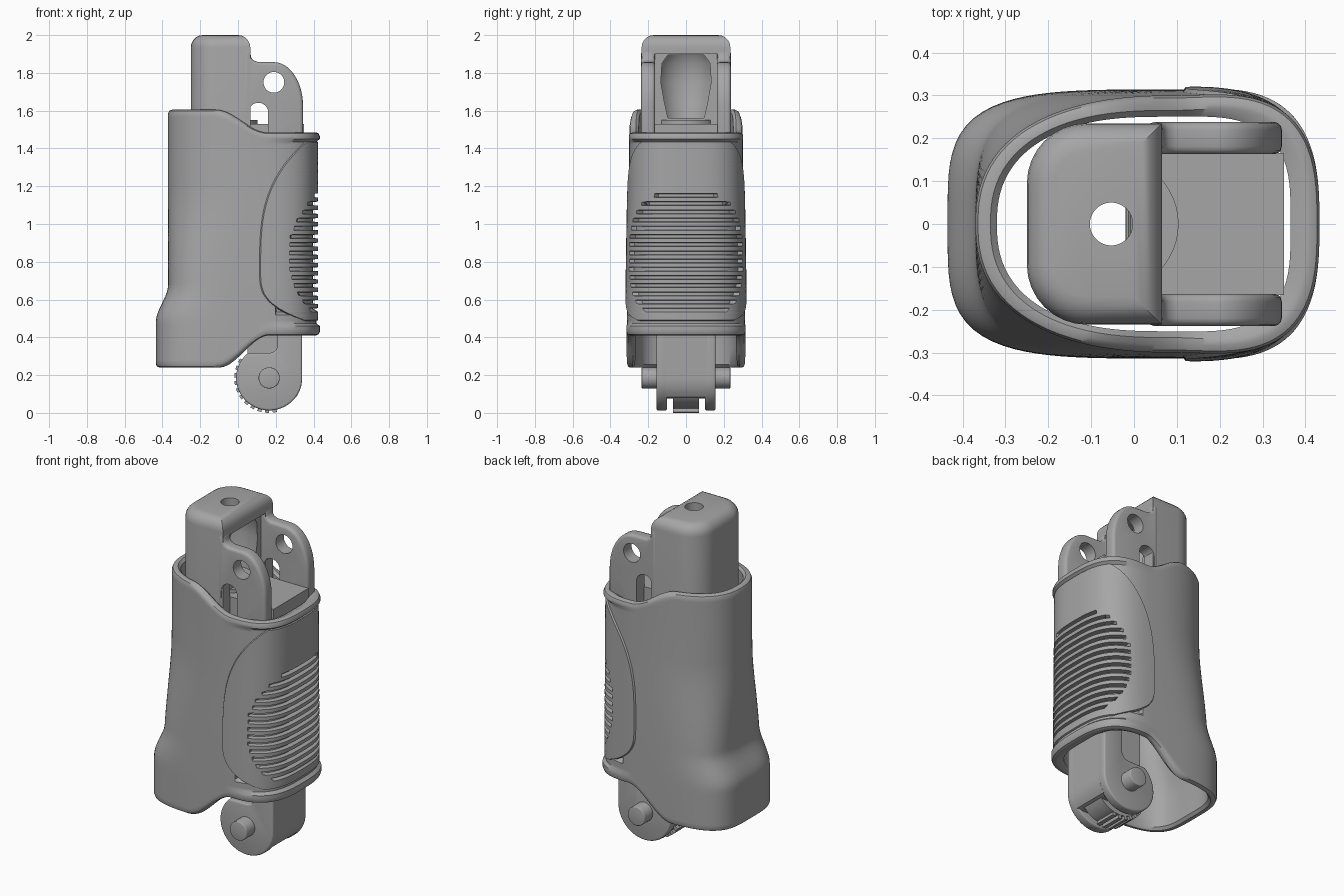
import bpy, bmesh, math
from math import cos, sin, pi

cube = bpy.data.objects.get("Cube")
if cube:
    bpy.data.objects.remove(cube)

grey = bpy.data.materials.new("plain grey")
grey.use_nodes = True
GREY = (0.38, 0.38, 0.38, 1)
grey.diffuse_color = GREY
grey.node_tree.nodes["Principled BSDF"].inputs["Base Color"].default_value = GREY


def smooth(lo, hi, v):
    t = min(1, max(0, (v - lo) / (hi - lo)))
    return t * t * (3 - 2 * t)


def mix(a, b, t):
    return a + (b - a) * t


def finish(bm, name):
    bmesh.ops.recalc_face_normals(bm, faces=bm.faces)
    mesh = bpy.data.meshes.new(name)
    bm.to_mesh(mesh)
    bm.free()
    mesh.materials.append(grey)
    ob = bpy.data.objects.new(name, mesh)
    bpy.context.collection.objects.link(ob)
    return ob


def activate(ob):
    bpy.ops.object.select_all(action="DESELECT")
    ob.select_set(True)
    bpy.context.view_layer.objects.active = ob


def shade(ob, angle=35):
    activate(ob)
    bpy.ops.object.shade_smooth_by_angle(angle=math.radians(angle))


def apply_bevel(ob, width, segments=3):
    mod = ob.modifiers.new("bevel", "BEVEL")
    mod.width, mod.segments, mod.limit_method = width, segments, "ANGLE"
    mod.angle_limit = math.radians(40)
    activate(ob)
    bpy.ops.object.modifier_apply(modifier=mod.name)


def cut(ob, cutter):
    mod = ob.modifiers.new("cut", "BOOLEAN")
    mod.operation, mod.solver, mod.object = "DIFFERENCE", "EXACT", cutter
    activate(ob)
    bpy.ops.object.modifier_apply(modifier=mod.name)
    bpy.data.objects.remove(cutter)


def prism(name, pts, y0, y1, bevel=0):
    """Extrude an xz outline along y."""
    bm = bmesh.new()
    face = bm.faces.new([bm.verts.new((x, y0, z)) for x, z in pts])
    ext = bmesh.ops.extrude_face_region(bm, geom=[face])
    verts = [v for v in ext["geom"] if isinstance(v, bmesh.types.BMVert)]
    bmesh.ops.translate(bm, verts=verts, vec=(0, y1 - y0, 0))
    ob = finish(bm, name)
    if bevel:
        apply_bevel(ob, bevel)
    return ob


def arc(cx, cz, rx, rz, a0, a1, n):
    angles = [math.radians(mix(a0, a1, i / n)) for i in range(n + 1)]
    return [(cx + rx * cos(a), cz + rz * sin(a)) for a in angles]


def rect(x0, x1, z0, z1):
    return [(x0, z0), (x1, z0), (x1, z1), (x0, z1)]


def lathe(name, cx, profile, n=48):
    """Closed solid turned around a vertical axis."""
    bm = bmesh.new()
    rings = [[bm.verts.new((cx + r * cos(2 * pi * i / n), r * sin(2 * pi * i / n), z))
              for i in range(n)] for r, z in profile]
    for a, b in zip(rings, rings[1:]):
        for i in range(n):
            bm.faces.new((a[i], a[(i + 1) % n], b[(i + 1) % n], b[i]))
    bm.faces.new(rings[0])
    bm.faces.new(rings[-1])
    return finish(bm, name)


# Sleeve outline: a different rounded curve on either side of x = CX
CX, RIGHT, POWER = 0.1, 0.315, 3


def half_width(z):
    return mix(0.314, 0.3, smooth(0.3, 1.6, z))


def outline(ang, z, off=0):
    c, s, b = cos(ang), sin(ang), half_width(z)
    if c > 0:
        a, n = RIGHT, POWER
    else:
        a = mix(0.535, 0.47, smooth(0.48, 0.68, z))
        n = mix(4, 2.4, smooth(0.45, 1.2, z))
    r = (abs(c / a) ** n + abs(s / b) ** n) ** (-1 / n) + off
    return CX + r * c, r * s


# Sleeve: outer wall, rounded rims and inner wall as one closed loft
WALL, COLS, ROWS = 0.05, 144, 70
rows = [(i / ROWS, 0.02 - 0.04 * i / ROWS, 0) for i in range(ROWS + 1)]
rows += [(1, -0.006, -0.006), (1, 0, -0.02), (1, 0, -0.035), (1, -0.015, -WALL)]
rows += [(1 - i / 14, 0, -WALL) for i in range(1, 14)]
rows += [(0, 0.015, -WALL), (0, 0, -0.035), (0, 0, -0.02), (0, 0.006, -0.006)]
bm = bmesh.new()
rings = []
for v, dz, off in rows:
    ring = []
    for i in range(COLS):
        ang = 2 * pi * i / COLS
        bottom = mix(0.24, 0.41, smooth(-0.12, 0.17, outline(ang, 0.3)[0]))
        top = mix(1.605, 1.485, smooth(-0.14, 0.16, outline(ang, 1.5)[0]))
        z = mix(bottom, top, v) + dz
        x, y = outline(ang, z)
        push = off
        if off > -WALL:
            # lips at both ends of the gripping side, and a pocket below the ribs
            if z > top - 0.04 or z < bottom + 0.06:
                push += 0.018 * smooth(0.1, 0.38, x)
            if x > 0.2 and 0.53 < z < 1.22:
                push -= 0.028
        x, y = outline(ang, z, push)
        ring.append(bm.verts.new((x, y, z)))
    rings.append(ring)
for a, b in zip(rings, rings[1:] + rings[:1]):
    for i in range(COLS):
        j = (i + 1) % COLS
        bm.faces.new((a[i], a[j], b[j], b[i]))
shade(finish(bm, "sleeve"), 40)

# Grip panel: raised patch with horizontal grooves inside an oval
Z0, Z1, PITCH = 0.485, 1.44, 0.0434
levels = [(Z0, False), (Z0 + 0.006, False)]
for k in range(22):
    for frac, groove in ((0.1, False), (0.16, True), (0.54, True), (0.6, False)):
        z = Z0 + PITCH * (k + frac)
        if Z0 + 0.01 < z < Z1 - 0.01:
            levels.append((z, groove and 0.55 < z < 1.17))
levels += [(Z1 - 0.006, False), (Z1, False)]
steps = [-1, -0.98] + [i / 50 for i in range(-48, 49)] + [0.98, 1]
bm = bmesh.new()
grid = []
for z, groove in levels:
    t = (z - 0.75) / (0.69 if z > 0.75 else 0.265)
    edge_x = 0.11 + 0.25 * min(1, abs(t)) ** 3.2
    edge_y = half_width(z) * (1 - ((edge_x - CX) / RIGHT) ** POWER) ** (1 / POWER)
    limit = math.atan2(edge_y, edge_x - CX)
    oval_x = 0.27 + 0.15 * abs((z - 0.83) / 0.33) ** 2.2
    line = []
    for s in steps:
        off = 0.009
        if abs(s) == 1 or z in (Z0, Z1):
            off = -0.006
        elif groove and outline(limit * s, z)[0] > min(oval_x, 0.4):
            off = -0.018
        x, y = outline(limit * s, z, off)
        line.append(bm.verts.new((x, y, z)))
    grid.append(line)
for a, b in zip(grid, grid[1:]):
    for i in range(len(steps) - 1):
        bm.faces.new((a[i], a[i + 1], b[i + 1], b[i]))
shade(finish(bm, "grip_panel"))

# Upper housing: rounded box with a bored top and an open pocket
bm = bmesh.new()
bmesh.ops.create_cube(bm, size=1)
for v in bm.verts:
    v.co = (-0.0925 + 0.315 * v.co.x, 0.47 * v.co.y, 1.5 + v.co.z)
corners = [e for e in bm.edges if all(v.co.x < -0.2 for v in e.verts)
           and abs(e.verts[0].co.z - e.verts[1].co.z) > 0.5]
bmesh.ops.bevel(bm, geom=corners, offset=0.14, segments=8, profile=0.5, affect="EDGES")
rim = [e for e in bm.edges if all(v.co.z > 1.99 for v in e.verts)]
bmesh.ops.bevel(bm, geom=rim, offset=0.065, segments=5, profile=0.5, affect="EDGES")
housing = finish(bm, "upper_housing")
cut(housing, prism("opening_cutter", rect(0.035, 0.2, 1.53, 1.9), -0.166, 0.166))
cut(housing, lathe("pocket_cutter", -0.053, [(0.13, 1.56), (0.145, 1.65), (0.16, 1.75),
                                             (0.155, 1.85), (0.13, 1.895)]))
cut(housing, lathe("bore_cutter", -0.053, [(0.05, 0.9), (0.05, 2.1)]))
shade(housing)
flange = lathe("pocket_flange", -0.053, [(0.157, 1.45), (0.157, 1.55)])
cut(flange, lathe("flange_cutter", -0.053, [(0.05, 1.4), (0.05, 1.6)]))
shade(flange)

# Ears with a pin hole and a slot, and the floor between them
ear = [(0.03, 1.2), (0.345, 1.2)] + arc(0.19, 1.62, 0.155, 0.237, 0, 90, 12)
ear += [(0.1, 1.859), (0.08, 1.868), (0.068, 1.885), (0.066, 1.92), (0.03, 1.92)]
slot = [(0.057, 1.4), (0.16, 1.4)] + arc(0.108, 1.59, 0.052, 0.052, 0, 180, 12)
for side, sign in (("left", 1), ("right", -1)):
    ob = prism(side + "_ear", ear, 0.163 * sign, 0.238 * sign, 0.018)
    cut(ob, prism("hole_cutter", arc(0.19, 1.75, 0.055, 0.055, 0, 350, 35), -0.3, 0.3))
    cut(ob, prism("slot_cutter", slot, -0.3, 0.3))
    shade(ob)
prism("floor_block", rect(0.03, 0.35, 1.2, 1.53), -0.166, 0.166)

# Lower leg
leg = [(0.05, 1.3), (0.05, 0.3), (0.12, 0.075), (0.28, 0.075)]
leg += arc(0.165, 0.185, 0.175, 0.175, -35, 0, 5) + [(0.34, 1.3)]
shade(prism("lower_leg", leg, -0.112, 0.112))

# Cheeks around the wheel
cheek = [(0.34, 0.9)] + arc(0.165, 0.185, 0.175, 0.172, 0, -230, 36)
cheek += [(0.17, 0.317), (0.195, 0.325), (0.21, 0.35), (0.21, 0.9)]
for side, sign in (("left", 1), ("right", -1)):
    shade(prism(side + "_cheek", cheek, 0.1 * sign, 0.157 * sign, 0.01))

# Toothed wheel and its pin
shade(prism("wheel", arc(0.165, 0.185, 0.165, 0.165, 0, 352.5, 47), -0.07, 0.07))
for k in range(11):
    a = 146 + 13 * k
    outer = arc(0.165, 0.185, 0.185, 0.185, a, a + 7, 2)
    inner = arc(0.165, 0.185, 0.15, 0.15, a + 7, a, 2)
    prism("wheel_tooth_%d" % (k + 1), outer + inner, -0.068, 0.068)
shade(prism("wheel_pin", arc(0.165, 0.185, 0.056, 0.056, 0, 350, 35), -0.235, 0.235, 0.005))
